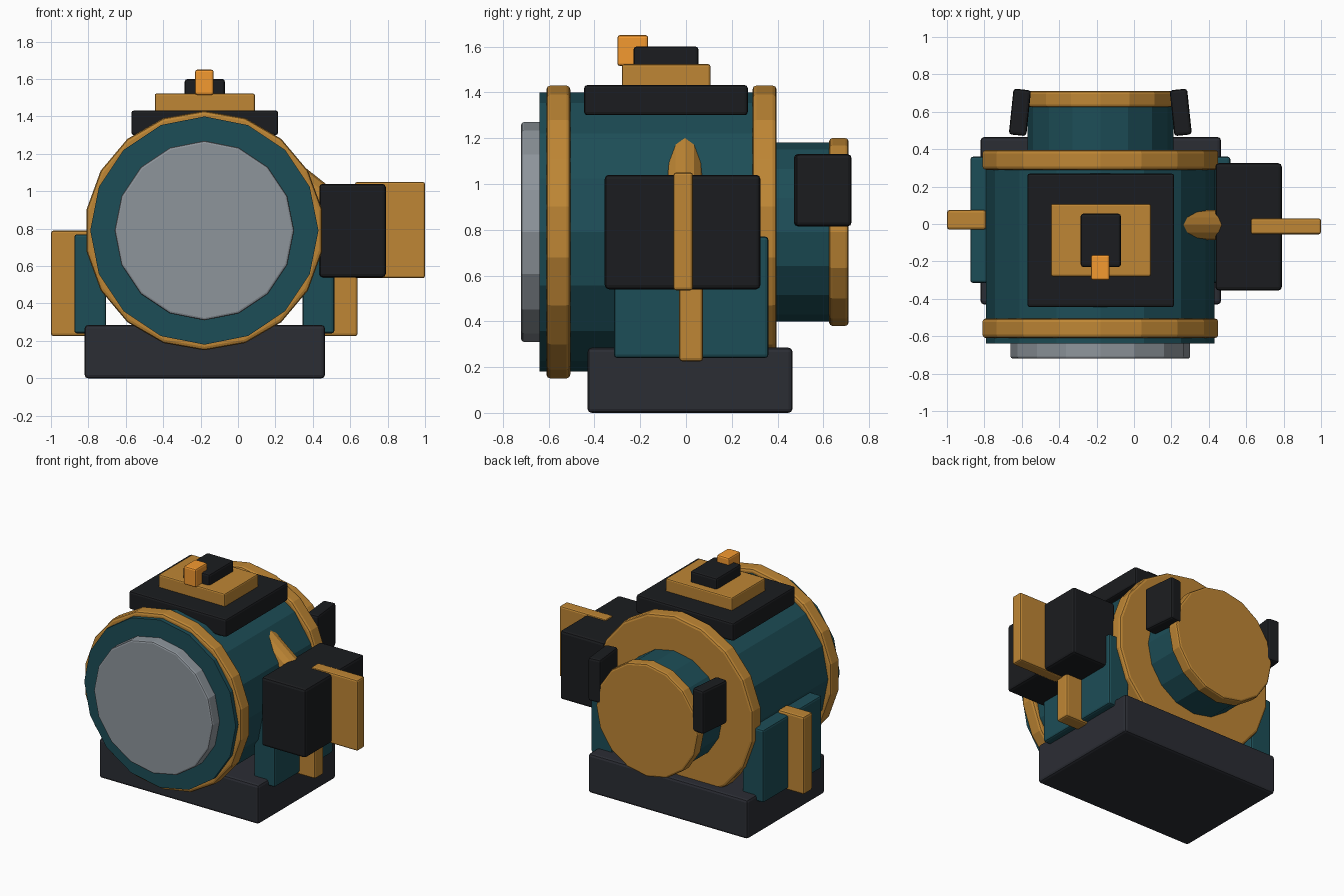
import bpy
from math import radians, atan2, hypot, pi

if "Cube" in bpy.data.objects:
    bpy.data.objects.remove(bpy.data.objects["Cube"])

CX, CZ = -0.18, 0.79   # barrel axis


def material(name, r, g, b):
    m = bpy.data.materials.new(name)
    m.diffuse_color = (r, g, b, 1)
    m.use_nodes = True
    m.node_tree.nodes["Principled BSDF"].inputs["Base Color"].default_value = m.diffuse_color
    return m


TEAL = material("teal", 0.012, 0.075, 0.095)
GOLD = material("gold", 0.52, 0.24, 0.035)
BLACK = material("black", 0.011, 0.012, 0.014)
SLATE = material("slate", 0.024, 0.026, 0.034)
STEEL = material("steel", 0.27, 0.30, 0.33)
ORANGE = material("orange", 0.90, 0.32, 0.03)


def finish(ob, name, mat, bevel):
    ob.name = name
    ob.data.materials.append(mat)
    if bevel:
        mod = ob.modifiers.new("Bevel", 'BEVEL')
        mod.width = bevel
        mod.segments = 2
        mod.limit_method = 'ANGLE'
        mod.angle_limit = radians(40)
    return ob


def box(name, mat, x, y, z, bevel=0.014, turn=0):
    bpy.ops.mesh.primitive_cube_add(size=1)
    ob = bpy.context.object
    for v in ob.data.vertices:
        for i, (lo, hi) in enumerate((x, y, z)):
            v.co[i] *= hi - lo
    ob.location = [(lo + hi) / 2 for lo, hi in (x, y, z)]
    ob.rotation_euler.z = turn
    return finish(ob, name, mat, bevel)


def drum(name, mat, r, y0, y1, sides, bevel=0.0):
    bpy.ops.mesh.primitive_cylinder_add(
        vertices=sides, radius=r, depth=y1 - y0,
        location=(CX, (y0 + y1) / 2, CZ), rotation=(pi / 2, 0, 0))
    return finish(bpy.context.object, name, mat, bevel)


# base and barrel
box("base", SLATE, (-0.82, 0.465), (-0.43, 0.465), (0, 0.285), 0.018)
drum("barrel", TEAL, 0.61, -0.64, 0.394, 16)
drum("front_ring", GOLD, 0.64, -0.61, -0.505, 18, 0.018)
drum("back_ring", GOLD, 0.64, 0.29, 0.396, 18, 0.018)
drum("front_disc", STEEL, 0.48, -0.72, -0.62, 16, 0.012)

# rear neck with end cap
drum("rear_neck", TEAL, 0.39, 0.35, 0.66, 16)
drum("rear_cap", GOLD, 0.41, 0.625, 0.71, 16, 0.014)

# paired parts, mirrored about the barrel axis
for side, s in (("left", -1), ("right", 1)):
    def span(a, b):
        return tuple(sorted((CX + s * a, CX + s * b)))
    box(side + "_mount", TEAL, span(0.525, 0.695), (-0.315, 0.36), (0.24, 0.77))
    box(side + "_mount_fin", GOLD, span(0.61, 0.82), (-0.03, 0.075), (0.225, 0.79))
    box(side + "_rear_clamp", BLACK, span(0.383, 0.477), (0.474, 0.72),
        (0.815, 1.13), 0.016, s * radians(6))

# stacked top plates and button
box("top_plate", BLACK, (-0.57, 0.215), (-0.445, 0.27), (1.30, 1.432))
box("top_step", GOLD, (-0.445, 0.09), (-0.28, 0.107), (1.41, 1.523), 0.01)
box("top_block", BLACK, (-0.285, -0.07), (-0.23, 0.055), (1.50, 1.60))
box("top_button", ORANGE, (-0.23, -0.13), (-0.30, -0.165), (1.515, 1.65), 0.012)

# right side box, its fin and the pipe feeding it
box("side_box", BLACK, (0.435, 0.79), (-0.355, 0.325), (0.54, 1.04), 0.018)
box("side_fin", GOLD, (0.625, 1.0), (-0.055, 0.03), (0.535, 1.05), 0.012)
(x0, z0), (x1, z1) = (0.15, 1.19), (0.50, 0.914)
bpy.ops.mesh.primitive_cylinder_add(
    vertices=12, radius=0.08, depth=hypot(x1 - x0, z1 - z0) - 0.08,
    location=((x0 + x1) / 2 + 0.03, -0.005, (z0 + z1) / 2 - 0.024),
    rotation=(0, atan2(x1 - x0, z1 - z0), 0))
finish(bpy.context.object, "feed_pipe", GOLD, 0)
